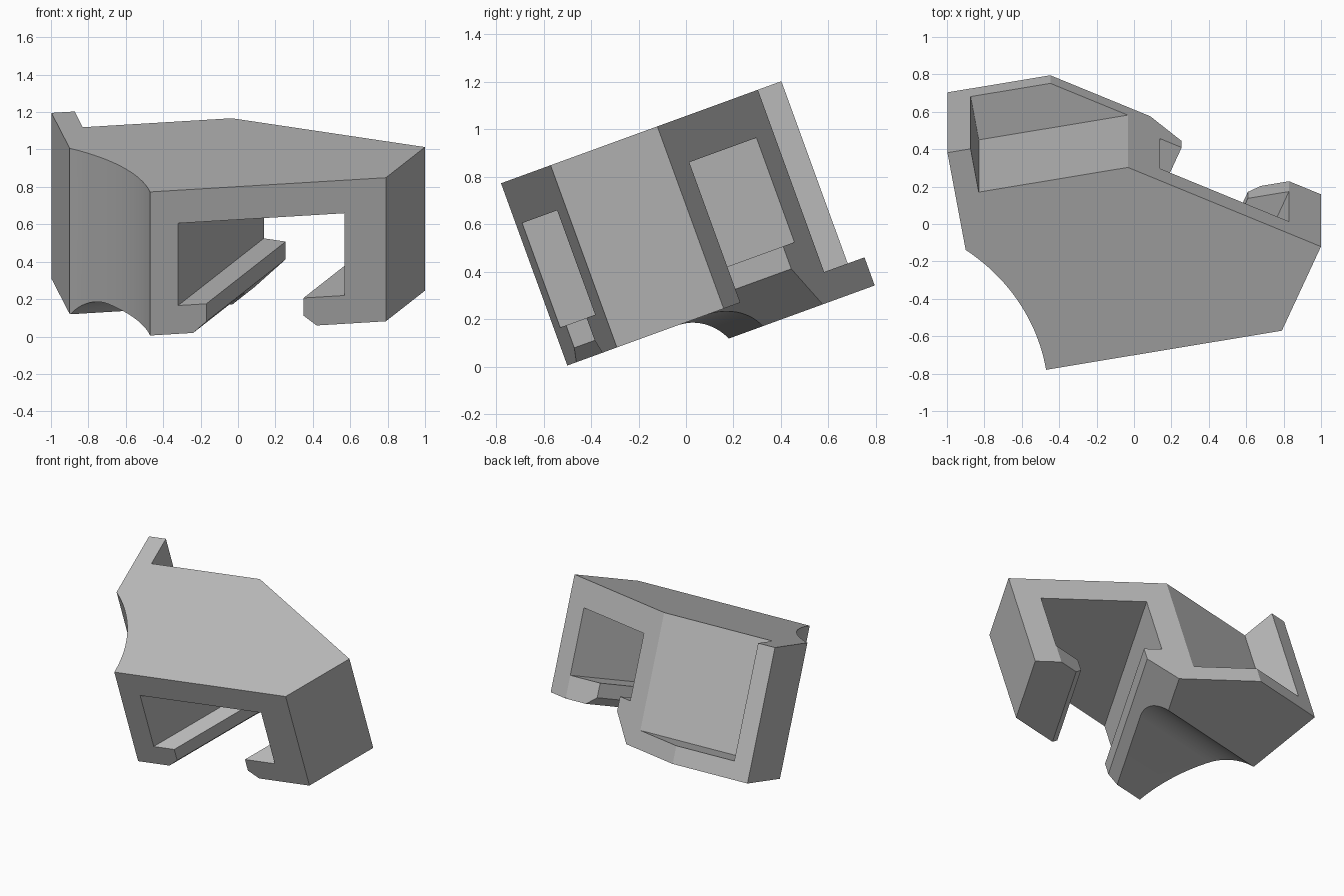
import bpy, bmesh
from math import sin, cos, asin, acos, radians, sqrt
from mathutils import Vector, Matrix

cube = bpy.data.objects.get("Cube")
if cube:
    bpy.data.objects.remove(cube, do_unlink=True)

# Local frame: a along the front edge, b towards the back, w up
FLOOR, SHELF, TOP = 0.05, 0.176, 0.993
SIDE, BACK, WALL = -0.305, 1.308, 1.058
PLATE = 0.126
RAIL = Vector((0.553, 0.833, 0)) / 0.833      # channel direction per unit of b

grey = bpy.data.materials.new("plain grey")
grey.use_nodes = True
grey.diffuse_color = (0.5, 0.5, 0.5, 1)
grey.node_tree.nodes["Principled BSDF"].inputs["Base Color"].default_value = (0.5, 0.5, 0.5, 1)


def prism(name, outline, sweep):
    """Closed solid made by sweeping a flat outline along a vector."""
    bm = bmesh.new()
    face = bm.faces.new([bm.verts.new(p) for p in outline])
    new = bmesh.ops.extrude_face_region(bm, geom=[face])["geom"]
    verts = [v for v in new if isinstance(v, bmesh.types.BMVert)]
    bmesh.ops.translate(bm, verts=verts, vec=sweep)
    bmesh.ops.recalc_face_normals(bm, faces=bm.faces)
    mesh = bpy.data.meshes.new(name)
    bm.to_mesh(mesh)
    bm.free()
    mesh.materials.append(grey)
    obj = bpy.data.objects.new(name, mesh)
    bpy.context.collection.objects.link(obj)
    return obj


def rail_prism(name, profile, b0, b1):
    """Sweep an (a, w) profile along the slanted channel direction."""
    return prism(name, [Vector((a, 0, w)) + RAIL * b0 for a, w in profile], RAIL * (b1 - b0))


# Body outline with the concave flank running from the side to the front corner
flank_end = 0.746
radius = (SIDE ** 2 + flank_end ** 2) / (2 * -SIDE) * 0.97
mid = Vector((SIDE, flank_end)) / 2
half = mid.length
out = Vector((-flank_end, SIDE)).normalized()
centre = mid + out * sqrt(radius ** 2 - half ** 2)
along = Vector((SIDE, flank_end)).normalized()
spread = asin(half / radius)
STEPS = 24
flank = []
for i in range(STEPS + 1):
    t = spread * (1 - 2 * i / STEPS)
    flank.append(centre - out * radius * cos(t) + along * radius * sin(t))
plan = [(1.28, 0), (1.569, 0.435), (0.254, BACK), (SIDE, BACK)] + [tuple(p) for p in flank]
body = prism("bracket_body", [(a, b, FLOOR) for a, b in plan], (0, 0, TOP - FLOOR))

# Back pocket leaves a side tab and a floor shelf
tab = SIDE + PLATE
pocket = prism("pocket_cutter", [(tab, WALL, SHELF), (2, WALL, SHELF), (2, 2, SHELF), (tab, 2, SHELF)], (0, 0, 2))

# Open channel with two inward lips and chamfered lower corners
channel = rail_prism("channel_cutter", [
    (0.152, 0.805), (1.056, 0.805), (1.056, 0.337), (0.833, 0.337), (0.833, 0.236),
    (0.904, SHELF), (2.5, SHELF), (2.5, -0.1), (-0.093, -0.1), (0.305, 0.236),
    (0.305, 0.337), (0.152, 0.337)], -0.3, 1.7)

# The right lip stops short of the back
lip = rail_prism("lip_cutter", [(0.65, -0.1), (1.056, -0.1), (1.056, 0.5), (0.65, 0.5)], 0.538, 1.7)

# Rounded scoop under the front
R, scoop_end = 0.25, 0.742
turn = acos(1 - (SHELF - FLOOR) / R)
start = scoop_end - R * sin(turn)
scoop_profile = [(-0.3, -0.1), (-0.3, SHELF)]
for i in range(17):
    t = turn * i / 16
    scoop_profile.append((start + R * sin(t), SHELF - R + R * cos(t)))
scoop_profile.append((scoop_end, -0.1))
scoop = prism("scoop_cutter", [(-1, b, w) for b, w in scoop_profile], (3.5, 0, 0))

# Cut the body
cutters = [pocket, channel, lip, scoop]
for cutter in cutters:
    cutter.hide_render = True
    mod = body.modifiers.new(cutter.name, 'BOOLEAN')
    mod.operation = 'DIFFERENCE'
    mod.solver = 'EXACT'
    mod.object = cutter
bpy.context.view_layer.update()
result = bpy.data.meshes.new_from_object(body.evaluated_get(bpy.context.evaluated_depsgraph_get()))
body.modifiers.clear()
body.data = result
for cutter in cutters:
    bpy.data.objects.remove(cutter, do_unlink=True)

# Tilt into place
tilt = Matrix.Rotation(radians(20), 4, 'X')
yaw = Matrix.Rotation(radians(10), 4, 'Z')
body.data.transform(tilt @ Matrix.Translation((-0.47, -0.468, 0)) @ yaw)

for o in bpy.context.selected_objects:
    o.select_set(False)
body.select_set(True)
bpy.context.view_layer.objects.active = body
bpy.ops.object.shade_smooth_by_angle(angle=radians(25))
